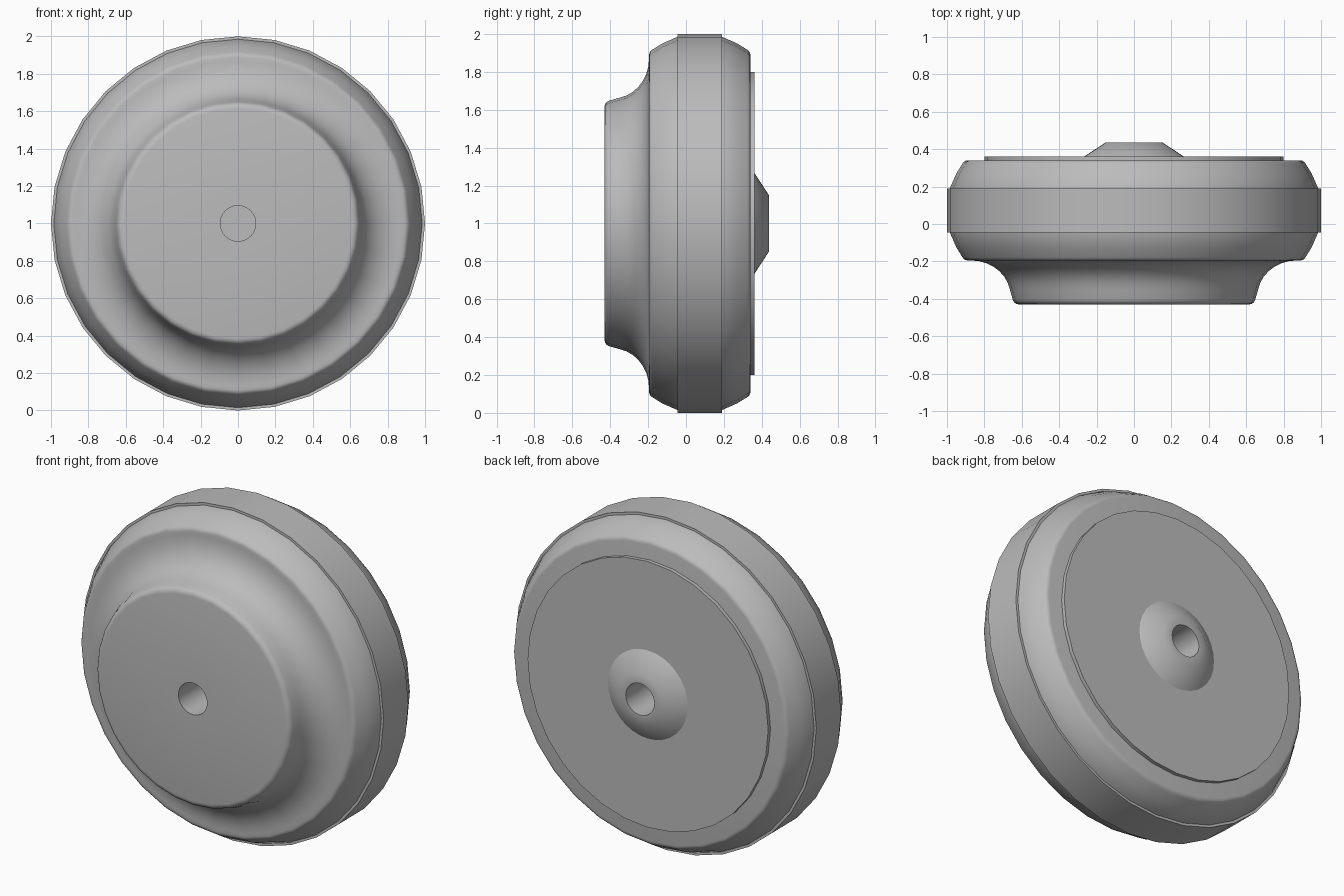
import bpy, bmesh, math
from mathutils import Matrix, Vector

SEGMENTS = 32
HOLE = 0.095

cube = bpy.data.objects.get("Cube")
if cube:
    bpy.data.objects.remove(cube, do_unlink=True)

grey = bpy.data.materials.new("light_grey")
grey.use_nodes = True
colour = (0.5, 0.5, 0.5, 1)
grey.diffuse_color = colour
grey.node_tree.nodes["Principled BSDF"].inputs["Base Color"].default_value = colour


def lathe(name, profile, closed=False):
    """Spin (radius, y) points about the wheel axle, which runs along y at z = 1."""
    bm = bmesh.new()
    verts = [bm.verts.new((0, y, 1 + r)) for r, y in profile]
    pairs = list(zip(verts, verts[1:]))
    if closed:
        pairs.append((verts[-1], verts[0]))
    edges = [bm.edges.new(p) for p in pairs]
    bmesh.ops.spin(bm, geom=verts + edges, cent=(0, 0, 1), axis=(0, 1, 0),
                   angle=math.tau, steps=SEGMENTS, use_duplicate=False)
    bmesh.ops.remove_doubles(bm, verts=bm.verts[:], dist=0.0005)
    bmesh.ops.recalc_face_normals(bm, faces=bm.faces[:])
    mesh = bpy.data.meshes.new(name)
    bm.to_mesh(mesh)
    bm.free()
    mesh.materials.append(grey)
    obj = bpy.data.objects.new(name, mesh)
    bpy.context.collection.objects.link(obj)
    bpy.ops.object.select_all(action='DESELECT')
    obj.select_set(True)
    bpy.context.view_layer.objects.active = obj
    bpy.ops.object.shade_smooth_by_angle(angle=math.radians(35))
    return obj


def arc(r, y, rad_r, rad_y, start, end, steps):
    """Points on an elliptical arc, angles in degrees."""
    angles = [math.radians(start + (end - start) * i / steps) for i in range(steps + 1)]
    return [(r + rad_r * math.cos(a), y + rad_y * math.sin(a)) for a in angles]


# Body: blind axle hole, raised front boss, concave flare and rounded rims
body = [(0, -0.03), (HOLE, -0.03), (HOLE, -0.43)]
body += arc(0.615, -0.395, 0.035, 0.035, -90, -10, 4)
body += arc(0.87, -0.385, 0.21, 0.19, 170, 90, 7)
body += arc(0.89, -0.165, 0.03, 0.03, -90, -25, 3)
body += [(0.95, -0.125), (0.985, -0.045), (0.985, 0.19), (0.95, 0.27)]
body += arc(0.89, 0.31, 0.03, 0.03, 25, 90, 3)
body += [(HOLE, 0.34), (HOLE, 0.03), (0, 0.03)]
lathe("wheel_body", body)

# Tread band standing slightly proud of the body
lathe("tread_band", [(0.97, -0.045), (1, -0.045), (1, 0.19), (0.97, 0.19)], closed=True)

# Thin plate on the back
lathe("back_plate", [(HOLE, 0.335), (0.8, 0.335), (0.8, 0.362), (HOLE, 0.362)], closed=True)

# Tapered hub around the rear axle hole
lathe("rear_hub", [(HOLE, 0.355), (0.275, 0.355), (0.265, 0.362), (0.15, 0.437),
                   (HOLE, 0.437)], closed=True)
